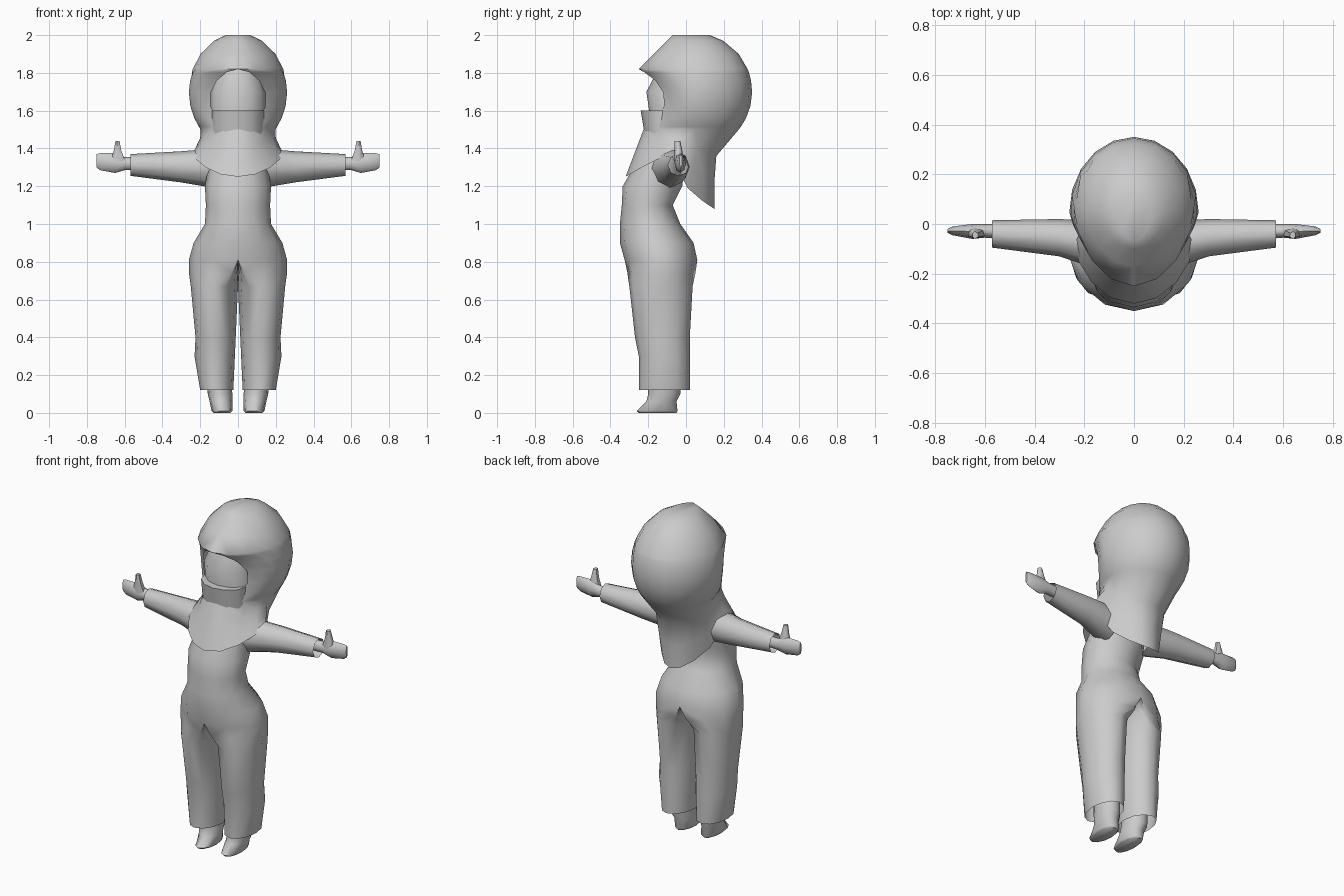
import bpy
import bmesh
from math import sin, cos, pi, asin, sqrt, radians

default_cube = bpy.data.objects.get("Cube")
if default_cube:
    bpy.data.objects.remove(default_cube)

GREY = (0.6, 0.6, 0.6, 1)
material = bpy.data.materials.new("plain grey")
material.use_nodes = True
material.diffuse_color = GREY
material.node_tree.nodes["Principled BSDF"].inputs["Base Color"].default_value = GREY


def mix(start, end, amount):
    return start + (end - start) * amount


def loft(name, rings, closed=True, cap_first=False, cap_last=False):
    """Skin a list of equal-length rings and mirror the result across x."""
    bm = bmesh.new()
    rows = [[bm.verts.new(point) for point in ring] for ring in rings]
    count = len(rows[0])
    for lower, upper in zip(rows, rows[1:]):
        for i in range(count if closed else count - 1):
            j = (i + 1) % count
            quad = (lower[i], lower[j], upper[j], upper[i])
            # Leave out walls lying on the mirror plane
            if any(abs(vert.co.x) > 1e-4 for vert in quad):
                bm.faces.new(quad)
    if cap_first:
        bm.faces.new(rows[0])
    if cap_last:
        bm.faces.new(rows[-1])
    bmesh.ops.remove_doubles(bm, verts=bm.verts, dist=1e-4)
    bmesh.ops.recalc_face_normals(bm, faces=bm.faces)
    mesh = bpy.data.meshes.new(name)
    bm.to_mesh(mesh)
    bm.free()
    mesh.materials.append(material)
    obj = bpy.data.objects.new(name, mesh)
    bpy.context.collection.objects.link(obj)
    bpy.ops.object.select_all(action="DESELECT")
    obj.select_set(True)
    bpy.context.view_layer.objects.active = obj
    bpy.ops.object.shade_smooth_by_angle(angle=radians(60))
    obj.modifiers.new("mirror", "MIRROR")


def upright(z, front, back, outer, inner=0, middle=0, sides=12):
    """Level ring with separate outer and inner widths around its middle."""
    ring = []
    for i in range(sides):
        angle = 2 * pi * i / sides
        reach = outer - middle if sin(angle) > 0 else middle - inner
        y = mix(front, back, (1 - cos(angle)) / 2)
        ring.append((middle + reach * sin(angle), y, z))
    return ring


def across(x, front, back, bottom, top, sides=8):
    """Ring facing along x, for sleeves and hands."""
    ring = []
    for i in range(sides):
        angle = 2 * pi * i / sides
        y = mix(front, back, (1 + cos(angle)) / 2)
        z = mix(bottom, top, (1 + sin(angle)) / 2)
        ring.append((x, y, z))
    return ring


def suit(z, front, back, outer):
    """Ring of the suit: a leg below the crotch, half a torso above it."""
    crotch, hip = 0.67, 0.77
    gap = max(0, 0.03 * (1 - z / crotch))
    blend = min(1, max(0, (hip - z) / (hip - crotch)))
    return upright(z, front, back, outer, inner=gap, middle=0.12 * blend)


# Trousers and torso, open at the cuffs
loft("body_suit", [
    suit(z=0.12, front=-0.25, back=0.02, outer=0.2),
    suit(z=0.3, front=-0.25, back=0.02, outer=0.23),
    suit(z=0.4, front=-0.27, back=0.02, outer=0.225),
    suit(z=0.67, front=-0.3, back=0.035, outer=0.25),
    suit(z=0.74, front=-0.31, back=0.05, outer=0.26),
    suit(z=0.81, front=-0.325, back=0.06, outer=0.26),
    suit(z=0.9, front=-0.35, back=0.04, outer=0.235),
    suit(z=1, front=-0.35, back=-0.03, outer=0.175),
    suit(z=1.1, front=-0.34, back=-0.07, outer=0.17),
    suit(z=1.2, front=-0.335, back=-0.02, outer=0.175),
    suit(z=1.4, front=-0.22, back=0, outer=0.14),
])

# Feet with low pointed toes
loft("feet", [
    upright(z=0.18, front=-0.2, back=-0.03, outer=0.165, inner=0.035, middle=0.1),
    upright(z=0.1, front=-0.2, back=-0.03, outer=0.16, inner=0.03, middle=0.1),
    upright(z=0.06, front=-0.21, back=-0.05, outer=0.15, inner=0.03, middle=0.09),
    upright(z=0.01, front=-0.26, back=-0.045, outer=0.14, inner=0.03, middle=0.09),
    upright(z=0, front=-0.25, back=-0.05, outer=0.13, inner=0.04, middle=0.09),
], cap_last=True)

# Sleeves tapering from the shoulder, open at the wrist
loft("sleeves", [
    across(x=0.12, front=-0.19, back=0.01, bottom=1.19, top=1.4),
    across(x=0.3, front=-0.13, back=0.02, bottom=1.22, top=1.385),
    across(x=0.57, front=-0.095, back=0.015, bottom=1.255, top=1.37),
])

# Flat hands with raised thumbs
loft("hands", [
    across(x=0.54, front=-0.06, back=0, bottom=1.285, top=1.355),
    across(x=0.6, front=-0.055, back=0, bottom=1.285, top=1.355),
    across(x=0.65, front=-0.06, back=0, bottom=1.27, top=1.375),
    across(x=0.73, front=-0.045, back=-0.01, bottom=1.285, top=1.375),
    across(x=0.75, front=-0.035, back=-0.02, bottom=1.3, top=1.37),
], cap_first=True, cap_last=True)
loft("thumbs", [
    upright(z=1.33, front=-0.06, back=-0.01, outer=0.68, inner=0.59, middle=0.64, sides=6),
    upright(z=1.39, front=-0.06, back=-0.02, outer=0.66, inner=0.615, middle=0.64, sides=6),
    upright(z=1.44, front=-0.06, back=-0.03, outer=0.65, inner=0.625, middle=0.64, sides=6),
], cap_last=True)

# Face behind the hood opening, and the veil over its lower half
loft("face", [
    upright(z=1.85, front=-0.13, back=0.05, outer=0.1),
    upright(z=1.7, front=-0.21, back=0.05, outer=0.145),
    upright(z=1.5, front=-0.18, back=0.05, outer=0.145),
])
loft("face_veil", [
    upright(z=1.6, front=-0.19, back=0, outer=0.12),
    upright(z=1.6, front=-0.24, back=0, outer=0.14),
    upright(z=1.48, front=-0.22, back=0, outer=0.14),
])


def hood_ring(half, front, middle, back, side_z, front_z, back_z, opening=0, spans=8):
    """Half ring from the face opening round to the back, with a sloping hem."""
    start = asin(opening / half)
    ring = []
    for i in range(spans + 1):
        angle = mix(start, pi, i / spans)
        x, lean = half * sin(angle), abs(cos(angle))
        if angle < pi / 2:
            y = mix(middle, front, lean ** 1.25)
            z = mix(side_z, front_z, lean ** 1.5)
        else:
            y = mix(middle, back, lean)
            z = mix(side_z, back_z, sqrt(lean))
            x *= 1 - 1.5 * (side_z - z)
        ring.append((x if i < spans else 0, y, z))
    return ring


def dome_ring(z, front, opening=0):
    """Level hood ring whose sides and back follow a round dome."""
    swell = sqrt(1 - ((z - 1.7) / 0.31) ** 2)
    return hood_ring(0.26 * swell, front, 0.05, 0.05 + 0.3 * swell, z, z, z, opening)


BROW, CHIN, PEAK, JAW = 1.82, 1.5, -0.25, -0.225

# Hood crown, sloping forward to the peaked brim
hood = [dome_ring(z, PEAK + z - BROW) for z in (2, 1.97, 1.9)]

# Oval face opening, set back at the cheeks
OPENING_STEPS = 7
for step in range(OPENING_STEPS + 1):
    drop = (1 - cos(pi * step / OPENING_STEPS)) / 2
    front = mix(-0.16, mix(PEAK, JAW, drop), (2 * drop - 1) ** 2)
    opening = 0.15 * sqrt(abs(sin(pi * drop)))
    hood.append(dome_ring(mix(BROW, CHIN, drop), front, opening))

# Bib at the front and long drape hanging straight down the back
HEM_STEPS = 3
for step in range(1, HEM_STEPS + 1):
    drop = step / HEM_STEPS
    hood.append(hood_ring(
        half=mix(0.18, 0.24, drop),
        front=mix(JAW, -0.32, drop),
        middle=mix(0.03, -0.08, drop),
        back=mix(0.15, 0.27, (1 - drop) ** 6),
        side_z=mix(CHIN, 1.37, drop),
        front_z=mix(CHIN, 1.25, drop),
        back_z=mix(CHIN, 1.08, drop)))

loft("hood", hood, closed=False, cap_first=True)
